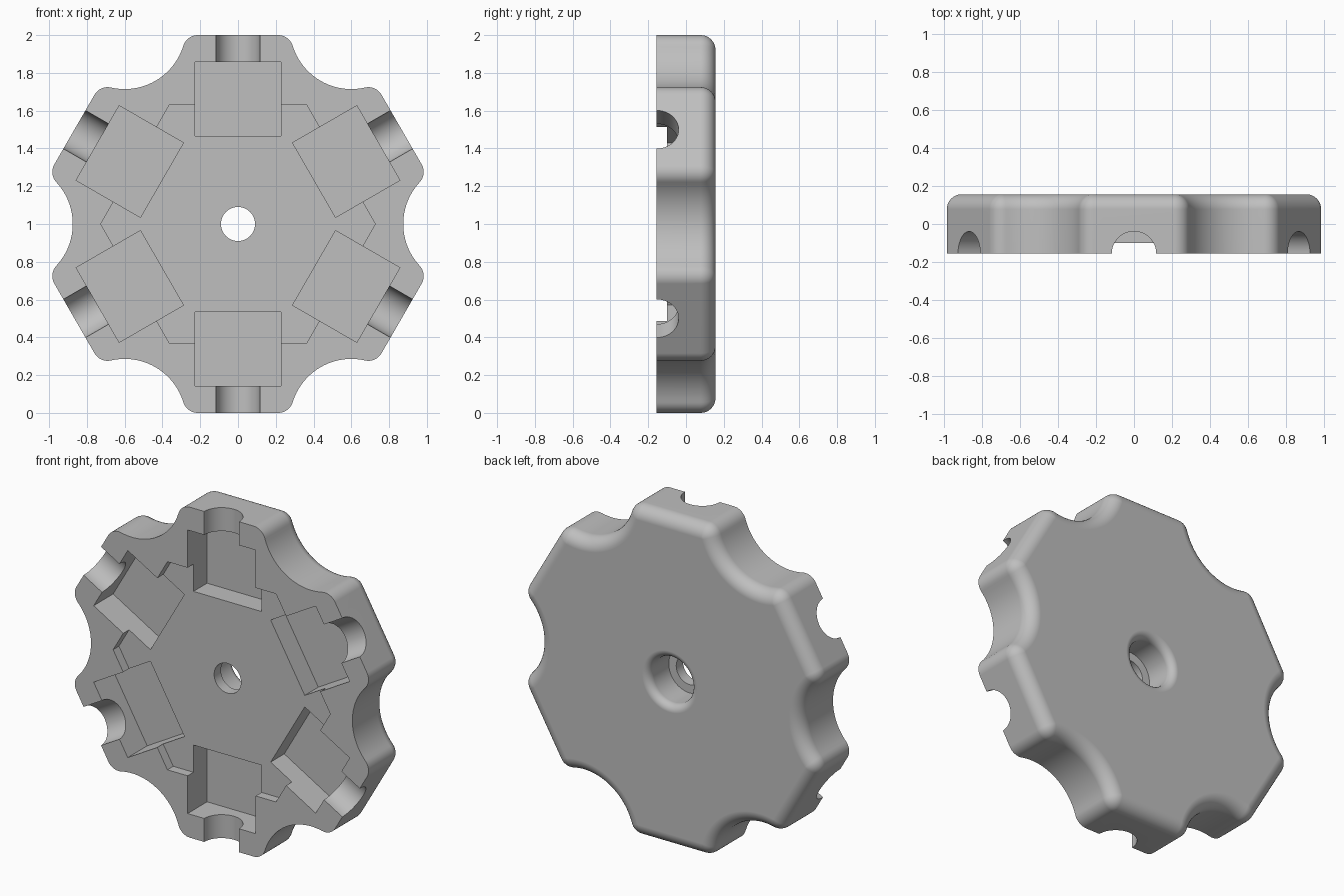
import bpy, bmesh
from math import sin, cos, pi, atan2, sqrt, radians
from mathutils import Matrix, Vector

if "Cube" in bpy.data.objects:
    bpy.data.objects.remove(bpy.data.objects["Cube"], do_unlink=True)

HALF = 0.156            # half thickness along y
APOTHEM = 1.0           # distance from the axis to each lobe flat
SCALLOP_DIST, SCALLOP_R = 1.2, 0.325
CORNER_R = 0.08
LIFT = Vector((0, 0, 1))

grey = bpy.data.materials.new("plain grey")
grey.use_nodes = True
colour = (0.52, 0.52, 0.52, 1)
grey.diffuse_color = colour
grey.node_tree.nodes["Principled BSDF"].inputs["Base Color"].default_value = colour


def arc(cx, cy, r, a0, a1, n):
    return [(cx + r * cos(a0 + (a1 - a0) * i / n), cy + r * sin(a0 + (a1 - a0) * i / n))
            for i in range(n + 1)]


def outline(inset):
    """Six-lobed outline in the xz plane, offset inward."""
    sx, sy = SCALLOP_DIST * sin(pi / 6), SCALLOP_DIST * cos(pi / 6)
    fy = APOTHEM - CORNER_R
    fx = sx - sqrt((SCALLOP_R + CORNER_R) ** 2 - (sy - fy) ** 2)
    a = atan2(sy - fy, sx - fx)
    lobe = arc(fx, fy, CORNER_R - inset, a, pi / 2, 8)
    lobe += arc(-fx, fy, CORNER_R - inset, pi / 2, pi - a, 8)
    lobe += arc(-sx, sy, SCALLOP_R + inset, -a, a - 2 * pi / 3, 24)[1:-1]
    pts = []
    for k in range(6):
        c, s = cos(k * pi / 3), sin(k * pi / 3)
        pts += [(c * u - s * v, s * u + c * v) for u, v in lobe]
    return pts


def loft(name, rings):
    """Closed solid through (y, outline points) rings."""
    bm = bmesh.new()
    loops = [[bm.verts.new((x, y, z + 1)) for x, z in pts] for y, pts in rings]
    n = len(loops[0])
    for lo, hi in zip(loops, loops[1:]):
        for i in range(n):
            j = (i + 1) % n
            bm.faces.new((lo[i], lo[j], hi[j], hi[i]))
    bm.faces.new(loops[0])
    bm.faces.new(loops[-1])
    bmesh.ops.recalc_face_normals(bm, faces=bm.faces)
    mesh = bpy.data.meshes.new(name)
    bm.to_mesh(mesh)
    bm.free()
    ob = bpy.data.objects.new(name, mesh)
    bpy.context.collection.objects.link(ob)
    mesh.materials.append(grey)
    return ob


def circle(r, n=64):
    return arc(0, 0, r, 0, 2 * pi, n)[:-1]


def cut(body, cutter):
    mod = body.modifiers.new("cut", "BOOLEAN")
    mod.operation, mod.solver, mod.object = "DIFFERENCE", "EXACT", cutter
    bpy.context.view_layer.objects.active = body
    bpy.ops.object.modifier_apply(modifier=mod.name)
    bpy.data.objects.remove(cutter, do_unlink=True)


# Lobed body with a rounded rim on the back
rim = CORNER_R - 0.002
rings = [(-HALF, outline(0))]
for i in range(9):
    t = i / 8 * pi / 2
    rings.append((HALF - rim * (1 - sin(t)), outline(rim * (1 - cos(t)))))
wheel = loft("wheel_body", rings)

# Shallow hexagonal recess in the front
cut(wheel, loft("hexagon_cutter", [(-0.3, circle(0.727, 6)), (-0.1, circle(0.727, 6))]))

# Rectangular pockets and half-round rim channels, one per lobe
for k in range(6):
    turn = Matrix.Translation(LIFT) @ Matrix.Rotation(k * pi / 3, 4, "Y") @ Matrix.Translation(-LIFT)
    block = [(-0.228, 0.465), (0.228, 0.465), (0.228, 0.858), (-0.228, 0.858)]
    pocket = loft("pocket_cutter", [(-0.3, block), (0.03, block)])
    pocket.data.transform(turn)
    cut(wheel, pocket)

    channel = loft("channel_cutter", [(0.7, circle(0.117, 48)), (1.2, circle(0.117, 48))])
    channel.data.transform(turn @ Matrix.Translation(LIFT + Vector((0, -HALF, 0)))
                           @ Matrix.Rotation(pi / 2, 4, "X") @ Matrix.Translation(-LIFT))
    cut(wheel, channel)

# Axle hole, and a wider bore behind it with a rounded mouth
cut(wheel, loft("axle_cutter", [(-0.3, circle(0.09)), (0.0, circle(0.09))]))
mouth = 0.045
bore = [(-0.035, circle(0.14))]
for i in range(7):
    t = i / 6 * pi / 2
    bore.append((HALF - mouth * (1 - sin(t)), circle(0.14 + mouth * (1 - cos(t)))))
bore.append((0.3, circle(0.14 + mouth)))
cut(wheel, loft("bore_cutter", bore))

# Smooth curved walls, crisp cut edges
bpy.ops.object.select_all(action="DESELECT")
wheel.select_set(True)
bpy.context.view_layer.objects.active = wheel
bpy.ops.object.shade_smooth_by_angle(angle=radians(30))
weighted = wheel.modifiers.new("weighted_normals", "WEIGHTED_NORMAL")
weighted.keep_sharp = True
